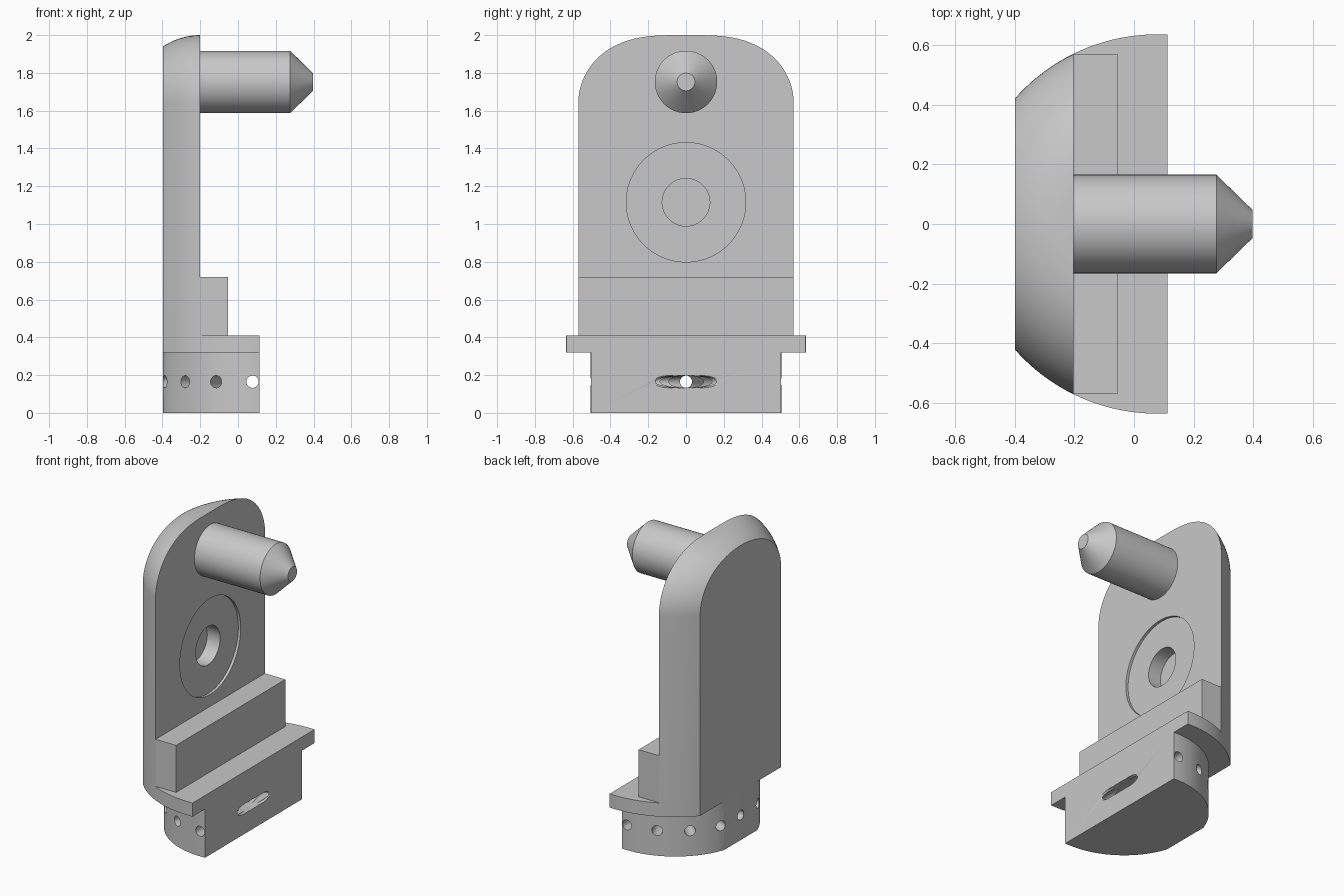
import bpy, bmesh
from math import pi, sin, cos, radians
from mathutils import Matrix, Vector

cube = bpy.data.objects.get("Cube")
if cube:
    bpy.data.objects.remove(cube, do_unlink=True)

grey = bpy.data.materials.new("plain grey")
grey.use_nodes = True
GREY = (0.58, 0.58, 0.58, 1)
grey.diffuse_color = GREY
grey.node_tree.nodes["Principled BSDF"].inputs["Base Color"].default_value = GREY

AXIS_X = 0.077            # vertical turning axis shared by the round parts
BACK, FACE, FRONT = -0.398, -0.202, 0.113
TOP, OUTER_R, BASE_R, FILLET = 2.0, 0.635, 0.505, 0.36


def make(name, bm):
    bmesh.ops.remove_doubles(bm, verts=bm.verts, dist=1e-5)
    bmesh.ops.recalc_face_normals(bm, faces=bm.faces)
    mesh = bpy.data.meshes.new(name)
    bm.to_mesh(mesh)
    bm.free()
    mesh.materials.append(grey)
    ob = bpy.data.objects.new(name, mesh)
    bpy.context.collection.objects.link(ob)
    return ob


def box(name, lo, hi):
    lo, hi = Vector(lo), Vector(hi)
    bm = bmesh.new()
    bmesh.ops.create_cube(bm, size=1, matrix=Matrix.Translation((lo + hi) / 2)
                          @ Matrix.Diagonal((*(hi - lo), 1)))
    return make(name, bm)


def lathe(name, profile, origin, rotation=Matrix(), steps=128):
    """Turn (radius, height) points about local z, then place the result."""
    bm = bmesh.new()
    verts = [bm.verts.new((r, 0, h)) for r, h in profile]
    edges = [bm.edges.new(pair) for pair in zip(verts, verts[1:])]
    bmesh.ops.spin(bm, geom=verts + edges, cent=(0, 0, 0), axis=(0, 0, 1),
                   angle=2 * pi, steps=steps, use_merge=True)
    bm.transform(Matrix.Translation(origin) @ rotation)
    return make(name, bm)


def rod(name, radius, start, end, origin, rotation, steps=96):
    return lathe(name, [(0, start), (radius, start), (radius, end), (0, end)],
                 origin, rotation, steps)


def boolean(ob, cutter, operation, solver='EXACT'):
    mod = ob.modifiers.new("cut", 'BOOLEAN')
    mod.operation, mod.solver, mod.object = operation, solver, cutter
    bpy.context.view_layer.update()
    graph = bpy.context.evaluated_depsgraph_get()
    mesh = bpy.data.meshes.new_from_object(ob.evaluated_get(graph))
    ob.modifiers.clear()
    ob.data = mesh
    bpy.data.objects.remove(cutter, do_unlink=True)


ALONG_X = Matrix.Rotation(pi / 2, 4, 'Y')
CENTRE = (AXIS_X, 0, 0)

# Back plate: slice of a turned column with a rounded top edge
arc = [(OUTER_R - FILLET + FILLET * cos(a), TOP - FILLET + FILLET * sin(a))
       for a in (pi / 2 * i / 24 for i in range(25))]
plate = lathe("back_plate", [(0, 0.41), (OUTER_R, 0.41)] + arc + [(0, TOP)], CENTRE)
boolean(plate, box("slice", (BACK, -1, 0), (FACE, 1, 3)), 'INTERSECT')

# Shallow round recess and deeper blind hole in the plate face
for radius, depth in ((0.316, 0.017), (0.126, 0.11)):
    cutter = rod("bore", radius, -depth, 0.1, (FACE, 0, 1.115), ALONG_X)
    boolean(plate, cutter, 'DIFFERENCE')

# Flange: flat-sided disc
flange = lathe("flange", [(0, 0.32), (OUTER_R, 0.32), (OUTER_R, 0.41), (0, 0.41)], CENTRE)
boolean(flange, box("slice", (BACK, -1, -1), (FRONT, 1, 3)), 'INTERSECT')

# Base: smaller disc with the same flats, extruded as one clean outline
half = [(x, (BASE_R ** 2 - (x - AXIS_X) ** 2) ** 0.5)
        for x in (BACK + (FRONT - BACK) * sin(pi / 2 * i / 48) for i in range(49))]
bm = bmesh.new()
outline = half + [(x, -y) for x, y in reversed(half)]
bottom = bm.faces.new([bm.verts.new((x, y, 0)) for x, y in outline])
walls = bmesh.ops.extrude_face_region(bm, geom=[bottom], use_keep_orig=True)
bmesh.ops.translate(bm, vec=(0, 0, 0.32),
                    verts=[v for v in walls["geom"] if isinstance(v, bmesh.types.BMVert)])
base = make("base", bm)

# Radial holes drilled right through; tiny size steps keep the bores from touching in a line
for i in range(8):
    turn = (Matrix.Rotation(radians(22.5 * i), 4, 'Z') @ ALONG_X
            @ Matrix.Rotation(0.03 + 0.011 * i, 4, 'Z'))
    drill = rod("drill", 0.032 + 0.0001 * i, -0.8, 0.8, (AXIS_X, 0, 0.165), turn, 32)
    boolean(base, drill, 'DIFFERENCE', 'MANIFOLD')

# Step block in front of the plate
step = box("step_block", (FACE, -0.568, 0.41), (-0.053, 0.568, 0.72))

# Peg with a blunt conical tip
peg = lathe("peg", [(0, -0.02), (0.165, -0.02), (0.165, 0.478), (0.047, 0.599), (0, 0.599)],
            (FACE, 0, 1.752), ALONG_X, 96)

for ob in (plate, flange, base, step, peg):
    bpy.ops.object.select_all(action='DESELECT')
    ob.select_set(True)
    bpy.context.view_layer.objects.active = ob
    bpy.ops.object.shade_smooth_by_angle(angle=radians(25))
